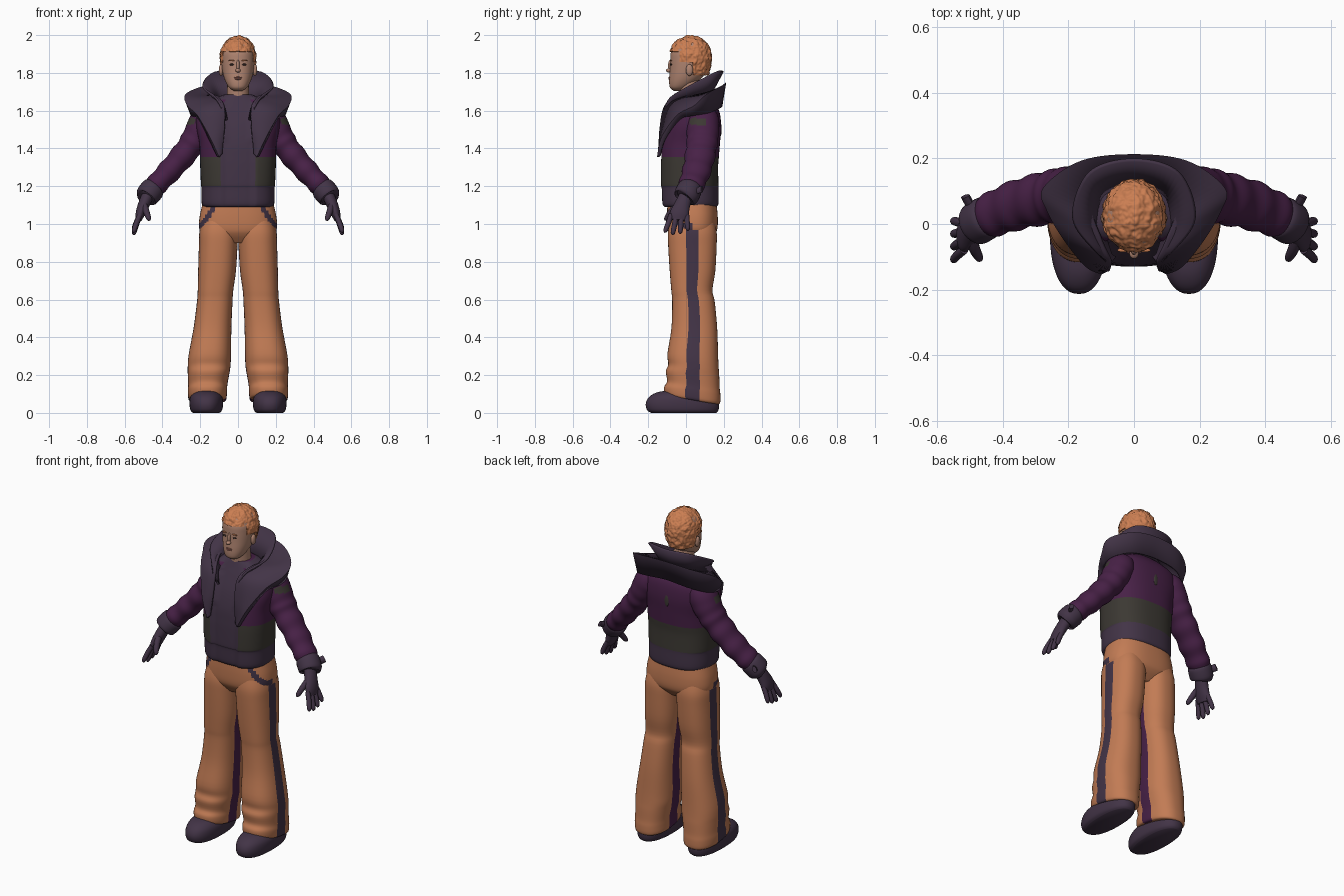
import bpy, bmesh, math
from mathutils import Vector, noise

cube = bpy.data.objects.get("Cube")
if cube:
    bpy.data.objects.remove(cube)

COLOURS = {
    "skin": (.44, .235, .165), "lips": (.33, .13, .10), "eyes": (.06, .035, .03),
    "hair": (.60, .21, .085), "plum": (.055, .034, .062), "purple": (.064, .015, .062),
    "olive": (.045, .040, .033), "orange": (.54, .20, .09),
}
MATS = {}
for key, rgb in COLOURS.items():
    m = bpy.data.materials.new(key)
    m.use_nodes = True
    m.diffuse_color = (*rgb, 1)
    m.node_tree.nodes["Principled BSDF"].inputs["Base Color"].default_value = (*rgb, 1)
    MATS[key] = m
SEG = 64
SIDES = (("left", 1), ("right", -1))


def finish(name, bm, mats):
    bmesh.ops.recalc_face_normals(bm, faces=bm.faces)
    mesh = bpy.data.meshes.new(name)
    bm.to_mesh(mesh)
    bm.free()
    for m in mats:
        mesh.materials.append(MATS[m])
    ob = bpy.data.objects.new(name, mesh)
    bpy.context.collection.objects.link(ob)
    bpy.ops.object.select_all(action='DESELECT')
    ob.select_set(True)
    bpy.context.view_layer.objects.active = ob
    bpy.ops.object.shade_smooth_by_angle(angle=math.radians(55))
    return ob


def spline(keys, n):
    """Smooth interpolation through tuples of any length."""
    out, last = [], len(keys) - 1
    for i in range(last):
        p = [keys[min(max(k, 0), last)] for k in (i - 1, i, i + 1, i + 2)]
        for s in range(n):
            t = s / n
            out.append([b + .5 * t * (c - a + t * (2*a - 5*b + 4*c - d + t * (3*(b - c) + d - a)))
                        for a, b, c, d in zip(*p)])
    return out + [list(keys[-1])]


def loft(name, rows, mats, rule=None, closed=True, side=1):
    """Skin rows of points; rule(column, centre) picks the material."""
    bm = bmesh.new()
    grid = [[bm.verts.new((p[0] * side, p[1], p[2])) for p in row] for row in rows]
    n = len(rows[0])
    for a, b in zip(grid, grid[1:]):
        for j in range(n if closed else n - 1):
            k = (j + 1) % n
            f = bm.faces.new((a[j], a[k], b[k], b[j]))
            if rule:
                c = f.calc_center_median()
                f.material_index = rule(j, Vector((c.x * side, c.y, c.z)))
    if closed:
        bm.faces.new(grid[0])
        bm.faces.new(grid[-1])
    return finish(name, bm, mats)


def rings(keys, n, power=2.4, tilt=None):
    """Level rounded-oval rings from (z, centre x, half width, front y, back y)."""
    rows = []
    for z, cx, rx, yf, yb in spline(keys, n):
        row = []
        for j in range(SEG):
            u = math.tau * j / SEG
            c, s = math.cos(u), math.sin(u)
            x = cx + rx * math.copysign(abs(c) ** (2 / power), c)
            y = (yf + yb) / 2 + (yb - yf) / 2 * math.copysign(abs(s) ** (2 / power), s)
            row.append(Vector((x, y, z + (tilt(x, y, z) if tilt else 0))))
        rows.append(row)
    return rows


def tube(keys, n, seg=24, ripple=None):
    """Oval tube along (x, y, z, radius across, radius along y)."""
    pts = spline(keys, n)
    pos = [Vector(p[:3]) for p in pts]
    rows = []
    for i, p in enumerate(pts):
        t = (pos[min(i + 1, len(pos) - 1)] - pos[max(i - 1, 0)]).normalized()
        b = (Vector((0, 1, 0)) - t * t.y).normalized()
        a = t.cross(b)
        k = 1 + (ripple(i / len(pts)) if ripple else 0)
        rows.append([pos[i] + a * math.cos(u) * p[3] * k + b * math.sin(u) * p[4] * k
                     for u in (math.tau * j / seg for j in range(seg))])
    return rows


def blob(name, centre, radii, mat, detail=3):
    bm = bmesh.new()
    bmesh.ops.create_icosphere(bm, subdivisions=detail, radius=1)
    for v in bm.verts:
        v.co = Vector(c + r * q for c, r, q in zip(centre, radii, v.co))
    return finish(name, bm, [mat])


# Head, neck and face
loft("head", rings([(1.705, 0, .022, -.065, -.02), (1.72, 0, .045, -.084, .01), (1.745, 0, .062, -.089, .05),
                    (1.78, 0, .076, -.088, .09), (1.82, 0, .084, -.085, .112), (1.87, 0, .088, -.083, .122),
                    (1.91, 0, .087, -.08, .122), (1.95, 0, .075, -.06, .11), (1.98, 0, .04, -.02, .075)],
                   4, 2.2), ["skin"])
loft("neck", tube([(0, .03, 1.58, .066, .062), (0, .025, 1.66, .06, .06), (0, .015, 1.76, .056, .058)], 4), ["skin"])
blob("nose_tip", (0, -.09, 1.813), (.014, .016, .011), "skin")
blob("nose_bridge", (0, -.083, 1.838), (.009, .012, .032), "skin")
blob("upper_lip", (0, -.087, 1.776), (.022, .006, .004), "lips")
blob("lower_lip", (0, -.087, 1.768), (.018, .007, .005), "lips")
for label, s in SIDES:
    blob(label + "_eye", (s * .033, -.079, 1.844), (.013, .005, .005), "eyes")
    blob(label + "_brow", (s * .034, -.08, 1.865), (.017, .006, .003), "hair")
    blob(label + "_ear", (s * .09, .018, 1.815), (.012, .019, .031), "skin")

# Curly cropped hair; everything below the hairline tucks into the skull
bm = bmesh.new()
bmesh.ops.create_icosphere(bm, subdivisions=6, radius=1)
mid = Vector((0, .024, 1.885))
for v in bm.verts:
    q = v.co.copy()
    p = mid + Vector((q.x * .096, q.y * .113, q.z * (.112 if q.z > 0 else .165)))
    line = 1.912 if p.y < -.035 else 1.855 if p.y < .035 else 1.785
    curl = .007 * noise.noise(p * 45) + .004 * noise.noise(p * 95)
    p += q * curl
    if p.z < line:
        p = mid + (p - mid) * .72
    v.co = p
finish("hair", bm, ["hair"])

# Jacket body: hem, waist band, upper part and the shirt panel down the front
body = rings([(1.09, 0, .178, -.122, .16), (1.11, 0, .192, -.134, .172), (1.19, 0, .193, -.138, .172),
              (1.21, 0, .196, -.142, .172), (1.30, 0, .20, -.142, .17), (1.355, 0, .202, -.14, .174),
              (1.43, 0, .205, -.134, .18), (1.52, 0, .222, -.113, .186), (1.60, 0, .212, -.082, .175),
              (1.65, 0, .15, -.06, .14), (1.685, 0, .076, -.045, .10)], 5, 2.5)
for row in body:
    for p in row:
        if p.y < 0 and abs(p.x) < .077:
            p.y += .012


def body_colour(j, c):
    if abs(j + .5 - SEG * .75) < 3.6 or c.z < 1.205 or c.z > 1.655:
        return 1
    return 2 if c.z < 1.357 else 0


loft("jacket_body", body, ["purple", "plum", "olive"], body_colour)
blob("back_vent", (0, .184, 1.5), (.014, .004, .035), "olive")


def sweep_collar(name, keys, n):
    """Mirror half the section keys round the back of the neck and skin them."""
    other = [[(-k[i] if i % 3 == 0 else k[i]) for i in range(len(k))] for k in keys[-2::-1]]
    rows = [[k[i:i + 3] for i in range(0, len(k), 3)] for k in spline(keys + other, n)]
    ob = loft(name, rows, ["plum"], closed=False)
    mod = ob.modifiers.new("thickness", 'SOLIDIFY')
    mod.thickness = .012
    mod.offset = 0


# Wide lapel collar: neck edge, flared rim, turned-down edge
sweep_collar("lapel_collar", [
    (.085, -.140, 1.37, .098, -.148, 1.355, .108, -.138, 1.36),
    (.072, -.135, 1.50, .145, -.125, 1.46, .15, -.108, 1.45),
    (.072, -.112, 1.62, .21, -.045, 1.575, .203, -.03, 1.555),
    (.10, -.05, 1.67, .262, .045, 1.625, .243, .04, 1.575),
    (.125, .04, 1.68, .272, .11, 1.685, .235, .12, 1.59),
    (.08, .11, 1.68, .16, .19, 1.73, .15, .178, 1.615),
    (0, .13, 1.68, 0, .21, 1.745, 0, .187, 1.63)], 8)
# Standing inner collar
sweep_collar("standing_collar", [
    (.06, -.10, 1.55, .075, -.12, 1.60), (.075, -.08, 1.62, .12, -.08, 1.67),
    (.095, 0, 1.64, .185, .02, 1.73), (.09, .08, 1.65, .135, .155, 1.80),
    (0, .11, 1.65, 0, .195, 1.81)], 8)


def sleeve_colour(j, c):
    return 1 if .02 < c.y < .105 and 1.525 < c.z < 1.56 and c.x > .23 else 0


def folds(t):
    return .05 * math.sin(t * 48) * min(1, max(0, t * 3 - .6))


# Sleeves, cuffs and gloves
for label, s in SIDES:
    loft(label + "_sleeve", tube([(.12, .09, 1.58, .05, .06), (.17, .09, 1.55, .08, .085),
                                  (.215, .088, 1.47, .075, .085), (.265, .08, 1.395, .067, .08),
                                  (.35, .06, 1.295, .062, .076), (.43, .03, 1.21, .057, .068),
                                  (.472, .01, 1.165, .052, .058)], 10, 32, folds),
         ["purple", "olive"], sleeve_colour, side=s)
    loft(label + "_cuff", tube([(.44, .025, 1.198, .05, .055), (.45, .02, 1.187, .064, .066),
                                (.483, 0, 1.145, .062, .066), (.488, -.004, 1.138, .045, .05)], 4), ["plum"], side=s)
    loft(label + "_cuff_tab", tube([(.48, .02, 1.165, .02, .012), (.515, .085, 1.185, .02, .012)], 2, 8),
         ["plum"], side=s)
    loft(label + "_palm", tube([(.478, 0, 1.15, .032, .036), (.50, -.02, 1.10, .03, .042),
                                (.517, -.035, 1.055, .025, .05), (.527, -.04, 1.02, .016, .042)], 5),
         ["plum"], side=s)
    for i, finger in enumerate(("index", "middle", "ring", "little")):
        y, drop = -.078 + i * .027, (.012, 0, .006, .022)[i]
        spread = (i - 1.5) * .006
        loft(f"{label}_{finger}_finger", tube([
            (.518, y, 1.05, .013, .014), (.537, y + spread - .006, 1.0 + drop / 2, .014, .014),
            (.55, y + spread * 2 - .012, .955 + drop, .012, .012),
            (.551, y + spread * 2 - .013, .942 + drop, .004, .004)], 4, 12), ["plum"], side=s)
    loft(label + "_thumb", tube([(.50, -.03, 1.11, .018, .018), (.487, -.075, 1.07, .017, .017),
                                 (.473, -.103, 1.03, .013, .013), (.471, -.108, 1.018, .005, .005)], 4, 12),
         ["plum"], side=s)


# Trousers: hips with curved pocket trim
def pocket(j, c):
    u = math.tau * (j + .5) / SEG
    front = min(abs(u - math.tau), abs(u - math.pi))
    d = math.hypot(front / 1.0, (1.11 - c.z) / .14)
    return 1 if math.pi < u and .78 < d < 1 else 0


loft("trouser_hips", rings([(.90, 0, .12, -.05, .11), (.94, 0, .18, -.082, .15), (.975, 0, .205, -.096, .166),
                            (1.04, 0, .203, -.10, .168), (1.12, 0, .184, -.098, .16)], 8, 2.5),
     ["orange", "plum"], pocket)


def hem_tilt(x, y, z):
    return -.2 * y * max(0, 1 - z / .4)


def stripe(j, c):
    k = j + .5
    if min(k, SEG - k) < 2:
        return 1
    return 2 if abs(k - SEG / 2) < 2 else 0


# Wide legs with side stripes, and shoes
for label, s in SIDES:
    loft(label + "_trouser_leg", rings([
        (1.03, .10, .085, -.08, .145), (.96, .102, .102, -.095, .162), (.88, .105, .102, -.094, .162),
        (.75, .111, .10, -.086, .155), (.65, .119, .094, -.078, .14), (.59, .123, .094, -.073, .152),
        (.45, .135, .10, -.077, .165), (.31, .149, .112, -.098, .17), (.25, .153, .113, -.094, .173),
        (.21, .156, .11, -.107, .176), (.155, .16, .104, -.10, .178), (.12, .162, .104, -.116, .182),
        (.08, .162, .10, -.112, .18), (.072, .162, .085, -.09, .16)], 4, 2.4, hem_tilt),
        ["orange", "plum", "purple"], stripe, side=s)
    loft(label + "_shoe", rings([(0, .168, .07, -.185, .16), (.015, .168, .084, -.206, .172),
                                 (.05, .168, .089, -.213, .175), (.085, .168, .084, -.195, .16),
                                 (.11, .167, .062, -.15, .12), (.118, .166, .03, -.09, .06)], 4, 2.3),
         ["plum"], side=s)
